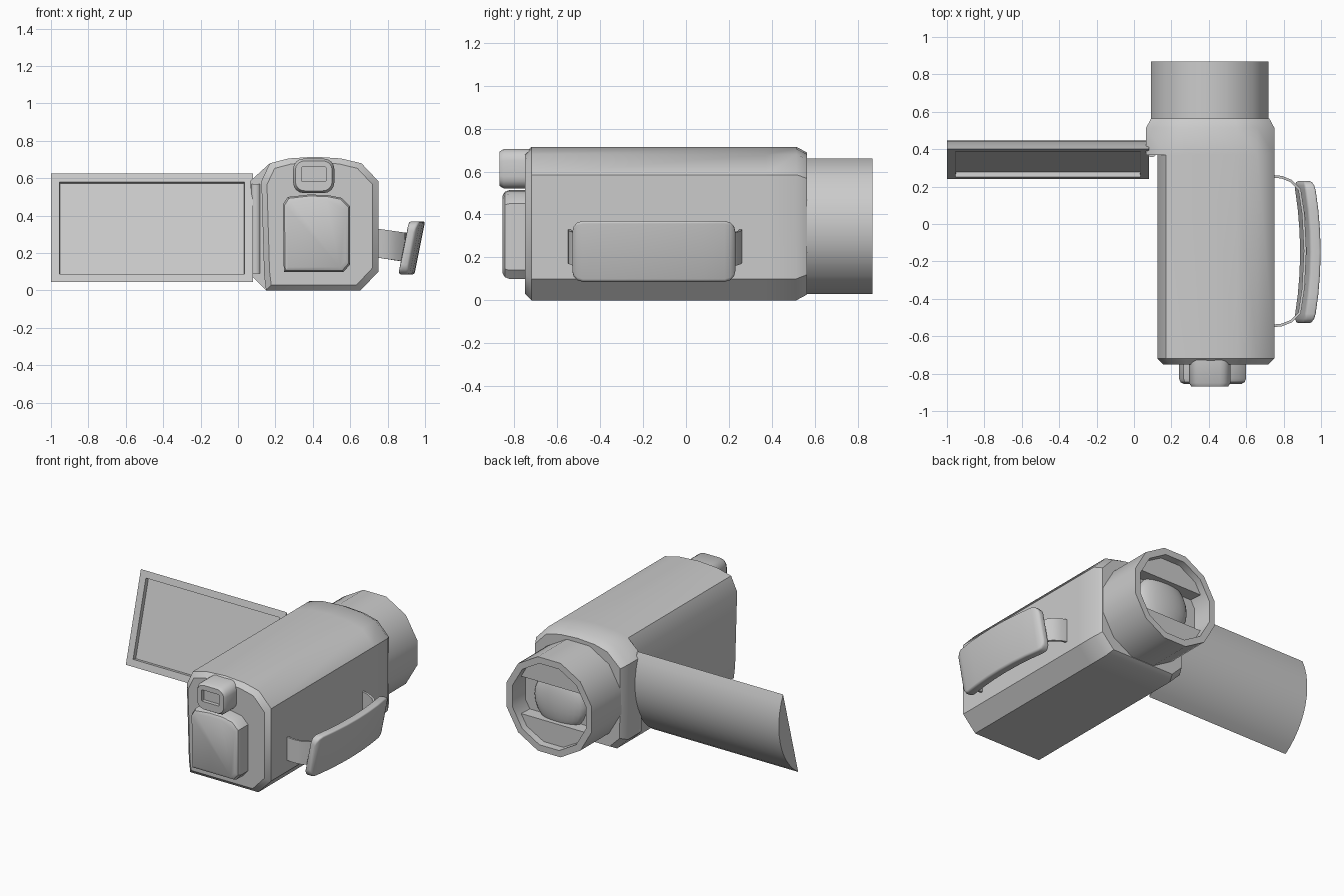
import bpy, bmesh
from math import cos, sin, pi, radians, atan2
from mathutils import Vector

if "Cube" in bpy.data.objects:
    bpy.data.objects.remove(bpy.data.objects["Cube"])


def finish(name, bm, angle=35):
    bmesh.ops.recalc_face_normals(bm, faces=bm.faces)
    mesh = bpy.data.meshes.new(name)
    bm.to_mesh(mesh)
    bm.free()
    ob = bpy.data.objects.new(name, mesh)
    bpy.context.collection.objects.link(ob)
    bpy.ops.object.select_all(action='DESELECT')
    ob.select_set(True)
    bpy.context.view_layer.objects.active = ob
    bpy.ops.object.shade_smooth_by_angle(angle=radians(angle))
    return ob


def loft_bm(sections):
    """Skin equal-length closed sections and cap both ends."""
    bm = bmesh.new()
    rings = [[bm.verts.new(p) for p in s] for s in sections]
    n = len(rings[0])
    for a, b in zip(rings, rings[1:]):
        for i in range(n):
            j = (i + 1) % n
            bm.faces.new((a[i], a[j], b[j], b[i]))
    bm.faces.new(rings[0])
    bm.faces.new(rings[-1])
    return bm


def loft(name, sections, angle=35):
    return finish(name, loft_bm(sections), angle)


def at_y(profile, y):
    return [(x, y, z) for x, z in profile]


def inset(profile, d):
    """Shrink a profile by d on every side of its bounding box."""
    xs, zs = zip(*profile)
    cx, cz = (min(xs) + max(xs)) / 2, (min(zs) + max(zs)) / 2
    sx, sz = 1 - 2 * d / (max(xs) - min(xs)), 1 - 2 * d / (max(zs) - min(zs))
    return [(cx + (x - cx) * sx, cz + (z - cz) * sz) for x, z in profile]


def rounded(cx, cz, hw, hh, r, n=4):
    pts = []
    for q, (sx, sz) in enumerate([(1, 1), (-1, 1), (-1, -1), (1, -1)]):
        for k in range(n + 1):
            a = (q + k / n) * pi / 2
            pts.append((cx + sx * (hw - r) + r * cos(a), cz + sz * (hh - r) + r * sin(a)))
    return pts


# Body: full collar at the lens end, left side cut back for the folded screen
full = [(0.655, 0), (0.75, 0.10), (0.75, 0.585), (0.66, 0.68), (0.55, 0.706), (0.41, 0.715),
        (0.27, 0.706), (0.17, 0.68), (0.065, 0.585), (0.07, 0.08), (0.15, 0)]
cut = [(max(x, 0.125), z) for x, z in full]
cut[9] = (0.14, 0.08)
loft("body", [at_y(inset(cut, 0.03), -0.75), at_y(cut, -0.72), at_y(cut, 0.37),
              at_y(full, 0.37), at_y(full, 0.515), at_y(inset(full, 0.027), 0.565)])

# Lens barrel: twelve sides with a recessed mouth
LX, LZ = 0.405, 0.345


def ring(r, y):
    return [(LX + r * cos((k + 0.5) * pi / 6), y, LZ + r * sin((k + 0.5) * pi / 6)) for k in range(12)]


loft("lens_barrel", [ring(0.326, 0.5), ring(0.326, 0.87), ring(0.282, 0.87), ring(0.275, 0.74)])

# Lens cover shutters, top and bottom
half = [(0.243, 0.125), (0.198, 0.198), (0.072, 0.268)]
lid = half + [(-x, z) for x, z in reversed(half)]
for name, s in (("upper_shutter", 1), ("lower_shutter", -1)):
    prof = [(LX + x, LZ + s * z) for x, z in lid]
    loft(name, [at_y(prof, 0.73), at_y(prof, 0.825)])

# Lens glass
bm = bmesh.new()
bmesh.ops.create_uvsphere(bm, u_segments=24, v_segments=12, radius=0.19)
bmesh.ops.scale(bm, vec=(1, 0.35, 1), verts=bm.verts)
bmesh.ops.translate(bm, vec=(LX, 0.745, LZ), verts=bm.verts)
finish("lens_glass", bm)

# Fold-out screen: tilted flat front, arched back, recessed display
top, bot = Vector((0.40, 0.625)), Vector((0.24, 0.045))
mid, out = (top + bot) / 2, Vector((0.964, -0.266))
chord, sag = (top - bot).length / 2, 0.113
R = (chord ** 2 + sag ** 2) / (2 * sag)
c = mid - out * (R - sag)
a0, a1 = (atan2(p.y - c.y, p.x - c.x) for p in (top, bot))
arc = [c + R * Vector((cos(a0 + (a1 - a0) * k / 12), sin(a0 + (a1 - a0) * k / 12))) for k in range(13)]
bm = loft_bm([[(x, p.x, p.y) for p in arc] for x in (-1, 0.08)])
bmesh.ops.recalc_face_normals(bm, faces=bm.faces)
front = min((f for f in bm.faces if len(f.verts) == 4), key=lambda f: f.normal.y)
bmesh.ops.inset_region(bm, faces=[front], thickness=0.064)
bmesh.ops.inset_region(bm, faces=[front], thickness=0.004, depth=-0.025)
finish("screen", bm)

# Screen hinge
hinge = [(0.095 + 0.028 * cos(k * pi / 6), 0.385 + 0.028 * sin(k * pi / 6)) for k in range(12)]
loft("screen_hinge", [[(x, y, z) for x, y in hinge] for z in (0.09, 0.57)])

# Battery pack on the rear face
pack = [(0.245, 0.10), (0.565, 0.10), (0.60, 0.14), (0.60, 0.45), (0.555, 0.495),
        (0.48, 0.51), (0.38, 0.513), (0.265, 0.50), (0.24, 0.46)]
loft("battery", [at_y(pack, -0.73), at_y(pack, -0.825), at_y(inset(pack, 0.008), -0.845),
                 at_y(inset(pack, 0.025), -0.855)])

# Viewfinder eyepiece with a rectangular window
eye = rounded(0.405, 0.613, 0.11, 0.092, 0.055)
window = rounded(0.405, 0.622, 0.065, 0.038, 0.004)
loft("eyepiece", [at_y(eye, -0.70), at_y(eye, -0.85), at_y(inset(eye, 0.012), -0.87),
                  at_y(window, -0.87), at_y(window, -0.845)])

# Hand strap band, looping from the body behind the pad
side = [(0.74, 0.40), (0.79, 0.395), (0.84, 0.375), (0.885, 0.33), (0.905, 0.20)]
path = [Vector((x, y - 0.145)) for x, y in side + [(0.915, 0)] + [(x, -y) for x, y in reversed(side)]]
secs = []
for i, p in enumerate(path):
    t = (path[min(i + 1, len(path) - 1)] - path[max(i - 1, 0)]).normalized()
    n = Vector((t.y, -t.x)) * 0.007
    dz = -0.15 * (p.x - 0.75)
    secs.append([(p.x + s * n.x, p.y + s * n.y, z + dz)
                 for s, z in ((1, 0.175), (1, 0.33), (-1, 0.33), (-1, 0.175))])
loft("strap_band", secs)

# Hand strap pad: bowed outward and leaning
secs = []
for t in (-1, -0.985, -0.94, -0.87, -0.6, -0.3, 0, 0.3, 0.6, 0.87, 0.94, 0.985, 1):
    e = max(0, (abs(t) - 0.87) / 0.13)
    k = (1 - e * e) ** 0.5
    prof = rounded(0.943 - 0.035 * t * t, 0.228, 0.014 + 0.015 * k, 0.092 + 0.05 * k, 0.013)
    secs.append([(x + 0.2 * (z - 0.228), -0.15 + 0.38 * t, z) for x, z in prof])
loft("strap_pad", secs, 50)
